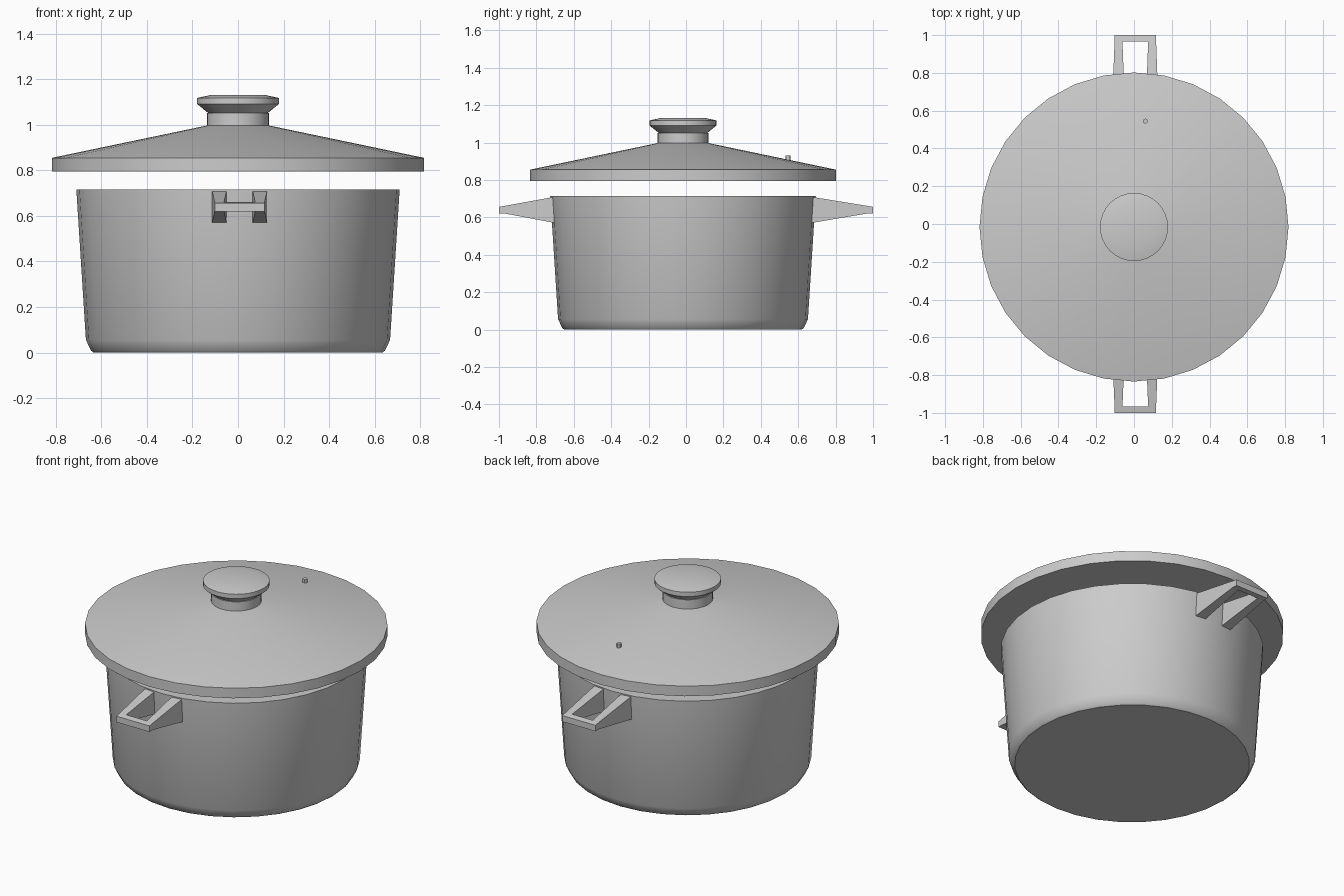
import bpy
import bmesh
from math import cos, sin, tau

cube = bpy.data.objects.get("Cube")
if cube:
    bpy.data.objects.remove(cube, do_unlink=True)

GREY = (0.6, 0.6, 0.6, 1)
metal = bpy.data.materials.new("grey metal")
metal.use_nodes = True
metal.diffuse_color = GREY
metal.node_tree.nodes["Principled BSDF"].inputs["Base Color"].default_value = GREY

CENTRE_Y = -0.016


def finish(name, bm, smooth=False):
    bmesh.ops.recalc_face_normals(bm, faces=bm.faces)
    mesh = bpy.data.meshes.new(name)
    bm.to_mesh(mesh)
    bm.free()
    mesh.materials.append(metal)
    obj = bpy.data.objects.new(name, mesh)
    bpy.context.collection.objects.link(obj)
    if smooth:
        bpy.ops.object.select_all(action="DESELECT")
        obj.select_set(True)
        bpy.context.view_layer.objects.active = obj
        bpy.ops.object.shade_smooth_by_angle()
    return obj


def lathe(name, profile, x=0, y=CENTRE_Y, sides=32):
    """Turn (radius, height) points into a closed round solid."""
    bm = bmesh.new()
    rings = []
    for r, z in profile:
        rings.append([bm.verts.new((x + r * cos(tau * i / sides),
                                    y + r * sin(tau * i / sides), z))
                      for i in range(sides)])
    for low, high in zip(rings, rings[1:]):
        for i in range(sides):
            j = (i + 1) % sides
            bm.faces.new((low[i], low[j], high[j], high[i]))
    bm.faces.new(rings[0])
    bm.faces.new(rings[-1])
    return finish(name, bm, smooth=True)


def tapered_block(bm, root, tip):
    """Join two rectangles, each given as (y, x0, x1, z0, z1)."""
    ends = []
    for y, x0, x1, z0, z1 in (root, tip):
        ends.append([bm.verts.new((x, y, z))
                     for x, z in ((x0, z0), (x1, z0), (x1, z1), (x0, z1))])
    a, b = ends
    bm.faces.new(a)
    bm.faces.new(b)
    for i in range(4):
        j = (i + 1) % 4
        bm.faces.new((a[i], a[j], b[j], b[i]))


# Pot body with a chamfered foot
lathe("pot_body", [(0.635, 0), (0.645, 0.008), (0.668, 0.055), (0.71, 0.715)])

# Lid with a straight rim and a conical top
lathe("lid", [(0.818, 0.795), (0.818, 0.855), (0.137, 0.997)])

# Knob: neck and flared grip
lathe("knob_neck", [(0.136, 0.985), (0.136, 1.052)])
lathe("knob_grip", [(0.122, 1.045), (0.18, 1.092), (0.18, 1.118), (0.12, 1.131)])

# Small steam vent on the back of the lid
lathe("steam_vent", [(0.013, 0.87), (0.013, 0.93)], x=0.06, y=0.545, sides=12)

# Open handles: two tapering legs joined by a bar
MID_X = 0.007
for name, side in (("front_handle", -1), ("back_handle", 1)):
    bm = bmesh.new()
    root_y = CENTRE_Y + side * 0.685
    for s in (-1, 1):
        tapered_block(bm,
                      (root_y, MID_X + s * 0.057, MID_X + s * 0.121, 0.57, 0.71),
                      (side * 0.966, MID_X + s * 0.068, MID_X + s * 0.11, 0.62, 0.662))
    tapered_block(bm,
                  (side * 0.966, MID_X - 0.11, MID_X + 0.11, 0.62, 0.662),
                  (side, MID_X - 0.109, MID_X + 0.109, 0.62, 0.656))
    finish(name, bm)
